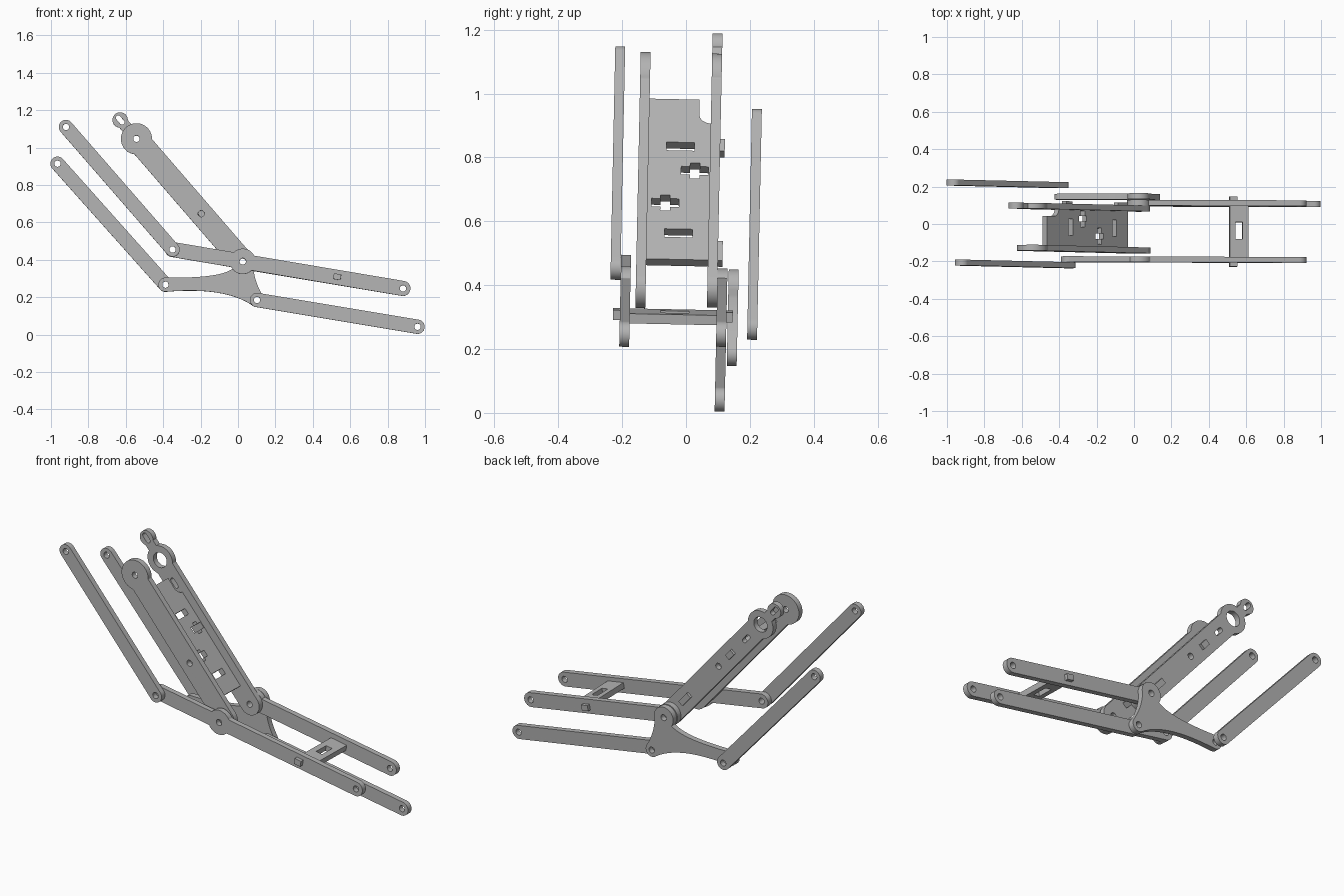
import bpy, bmesh, math
from mathutils import Matrix, Vector

cube = bpy.data.objects.get("Cube")
if cube:
    bpy.data.objects.remove(cube, do_unlink=True)

grey = bpy.data.materials.new("plain grey")
grey.use_nodes = True
grey.diffuse_color = (0.45, 0.45, 0.45, 1)
grey.node_tree.nodes["Principled BSDF"].inputs["Base Color"].default_value = (0.45, 0.45, 0.45, 1)

LEAN = 0.021                      # the whole assembly leans slightly to the back
TILT = Matrix.Rotation(-LEAN, 4, 'X')
THICK = 0.031
HOLE = 0.017


def sheet(name, loops, frame):
    """Flat sheet from an outline and hole loops, placed by a frame."""
    curve = bpy.data.curves.new(name, 'CURVE')
    curve.dimensions = '2D'
    curve.fill_mode = 'BOTH'
    curve.extrude = THICK / 2
    for loop in loops:
        spline = curve.splines.new('POLY')
        spline.points.add(len(loop) - 1)
        for point, (u, v) in zip(spline.points, loop):
            point.co = (u, v, 0, 1)
        spline.use_cyclic_u = True
    temp = bpy.data.objects.new(name + "_curve", curve)
    bpy.context.collection.objects.link(temp)
    bpy.context.view_layer.update()
    mesh = bpy.data.meshes.new_from_object(temp.evaluated_get(bpy.context.evaluated_depsgraph_get()))
    bpy.data.objects.remove(temp, do_unlink=True)
    bm = bmesh.new()
    bm.from_mesh(mesh)
    bmesh.ops.remove_doubles(bm, verts=bm.verts, dist=0.0001)
    bmesh.ops.recalc_face_normals(bm, faces=bm.faces)
    bm.transform(TILT @ frame)
    bm.to_mesh(mesh)
    bm.free()
    mesh.materials.clear()
    mesh.materials.append(grey)
    mesh.name = name
    obj = bpy.data.objects.new(name, mesh)
    bpy.context.collection.objects.link(obj)
    bpy.ops.object.select_all(action='DESELECT')
    obj.select_set(True)
    bpy.context.view_layer.objects.active = obj
    bpy.ops.object.shade_smooth_by_angle(angle=math.radians(30))
    return obj


def frame_from(origin, along, across):
    """Matrix with local x along, local y across."""
    a, b = Vector(along).normalized(), Vector(across).normalized()
    m = Matrix((a, b, a.cross(b))).transposed().to_4x4()
    m.translation = origin
    return m


def arc(cx, cy, r, start, end, n=16):
    return [(cx + r * math.cos(math.radians(start + (end - start) * i / n)),
             cy + r * math.sin(math.radians(start + (end - start) * i / n))) for i in range(n + 1)]


def slot(s, half=0.0, r=HOLE):
    return arc(s + half, 0, r, -90, 90) + arc(s - half, 0, r, 90, 269)


def box(s, v, ls, lv):
    return [(s - ls / 2, v - lv / 2), (s + ls / 2, v - lv / 2),
            (s + ls / 2, v + lv / 2), (s - ls / 2, v + lv / 2)]


def outline(capsules):
    """Symmetric outline around a row of capsules (start, end, radius)."""
    def width(s):
        best = 0
        for a, b, r in capsules:
            d = max(a - s, 0, s - b)
            if d < r:
                best = max(best, math.sqrt(r * r - d * d))
        return best
    low = min(a - r for a, b, r in capsules)
    high = max(b + r for a, b, r in capsules)
    stations = {round(low + (high - low) * i / 80, 4) for i in range(1, 80)}
    for a, b, r in capsules:
        for i in range(1, 25):
            c = r * math.cos(math.pi / 2 * i / 24)
            stations |= {round(a - c, 4), round(b + c, 4)}
    row = [(s, width(s)) for s in sorted(stations) if width(s) > 0.001]
    return [(low, 0)] + [(s, -w) for s, w in row] + [(high, 0)] + [(s, w) for s, w in reversed(row)]


def bar(name, p, q, y, capsules, holes):
    """Upright bar whose length runs from p to q in the xz plane."""
    along = Vector((q[0] - p[0], 0, q[1] - p[1]))
    frame = frame_from((p[0], y, p[1] + LEAN * y), along, (-along.z, 0, along.x))
    return sheet(name, [outline(capsules)] + holes, frame)


def dist(p, q):
    return math.hypot(q[0] - p[0], q[1] - p[1])


# Pivot points in the side plane
shoulder, elbow = (-0.543, 1.047), (0.025, 0.39)
front_crank, wrist = (-0.35, 0.455), (0.882, 0.247)
rear_crank, rear_pin, tip = (-0.388, 0.267), (0.102, 0.185), (0.96, 0.042)
ARM = dist(shoulder, elbow)

# Plain connecting rods
for name, p, q, y in (("front_rod", (-0.92, 1.11), front_crank, -0.23),
                      ("back_rod", (-0.965, 0.914), rear_crank, 0.202),
                      ("lower_rod", rear_pin, tip, 0.105)):
    d = dist(p, q)
    bar(name, p, q, y, [(0, d, 0.038)], [slot(0), slot(d)])

# Forearm side bars
d, e = dist(front_crank, wrist), dist(front_crank, elbow)
bar("front_forearm", front_crank, wrist, -0.198,
    [(0, d, 0.04), (e, e, 0.068)], [slot(0), slot(e), slot(d)])
d = dist(elbow, wrist)
bar("back_forearm", elbow, wrist, 0.105,
    [(0, d, 0.04), (0, 0, 0.062)], [slot(0), slot(d)])

# Upper arm side bars
bar("front_upper_arm", shoulder, elbow, -0.15,
    [(0, ARM, 0.062), (0, 0, 0.083)], [slot(0), slot(0.61 * ARM), slot(ARM)])
bar("back_upper_arm", shoulder, elbow, 0.074,
    [(0, ARM, 0.06), (0, 0, 0.078), (-0.133, 0, 0.03), (-0.133, -0.133, 0.041)],
    [slot(-0.133, 0.016, 0.013), slot(0, 0, 0.042), slot(0.16 * ARM, 0.018, 0.012),
     slot(0.47 * ARM), slot(ARM)])

# Upper arm web with tabs, rounded notch and bolt slots
edge, tab = 0.06, 0.104
web = [(0.1, -0.137), (0.763, -0.137), (0.763, tab), (0.683, tab), (0.683, edge),
       (0.31, edge), (0.31, tab), (0.26, tab), (0.26, edge)]
web += arc(0.16, edge, 0.038, 0, -90, 8) + [(0.1, edge - 0.038)]


def cross(s, v):
    a, b, c, w = 0.017, 0.032, 0.043, 0.015
    quarter = [(a, c), (a, w), (b, w)]
    pts = []
    for su, sv, flip in ((1, 1, 1), (1, -1, -1), (-1, -1, 1), (-1, 1, -1)):
        pts += [(s + su * u, v + sv * t) for u, t in quarter[::flip]]
    return pts


sheet("upper_arm_web",
      [web, box(0.295, -0.035, 0.034, 0.088), cross(0.394, 0.012),
       cross(0.529, -0.079), box(0.654, -0.035, 0.034, 0.088)],
      frame_from((shoulder[0], 0, shoulder[1]),
                 (elbow[0] - shoulder[0], 0, elbow[1] - shoulder[1]), (0, 1, 0)))

# Forearm cross plate with end tabs and window
h, t0, t1 = 0.05, -0.052, -0.01
front_in, front_out, back_in, back_out = -0.19, -0.235, 0.1, 0.14
plate = [(-h, front_in), (t0 + 0.002, front_out), (t1, front_out), (t1, front_in), (h, front_in),
         (h, back_in), (t1, back_in), (t1, back_out), (t0 + 0.002, back_out), (-h, back_in)]
sheet("forearm_cross_plate", [plate, box(0.0, -0.042, 0.038, 0.09)],
      frame_from((0.56, 0, 0.3), (wrist[0] - elbow[0], 0, wrist[1] - elbow[1]), (0, 1, 0)))


# Three-cornered rocker with hollow sides
def bend(a, c, b, n=16):
    return [tuple((1 - t) ** 2 * a[i] + 2 * t * (1 - t) * c[i] + t * t * b[i] for i in (0, 1))
            for t in (k / n for k in range(1, n))]


left = arc(*rear_crank, 0.038, 85, 275)
right = arc(*rear_pin, 0.038, 235, 390)
top = arc(*elbow, 0.06, -20, 215)
rocker = (left + bend(left[-1], (-0.067, 0.257), right[0]) +
          right + bend(right[-1], (0.085, 0.285), top[0]) +
          top + bend(top[-1], (-0.09, 0.3), left[0]))
y = 0.14
sheet("rocker", [rocker] + [arc(*p, HOLE, 0, 349, 31) for p in (rear_crank, rear_pin, elbow)],
      frame_from((0, y, LEAN * y), (1, 0, 0), (0, 0, 1)))
